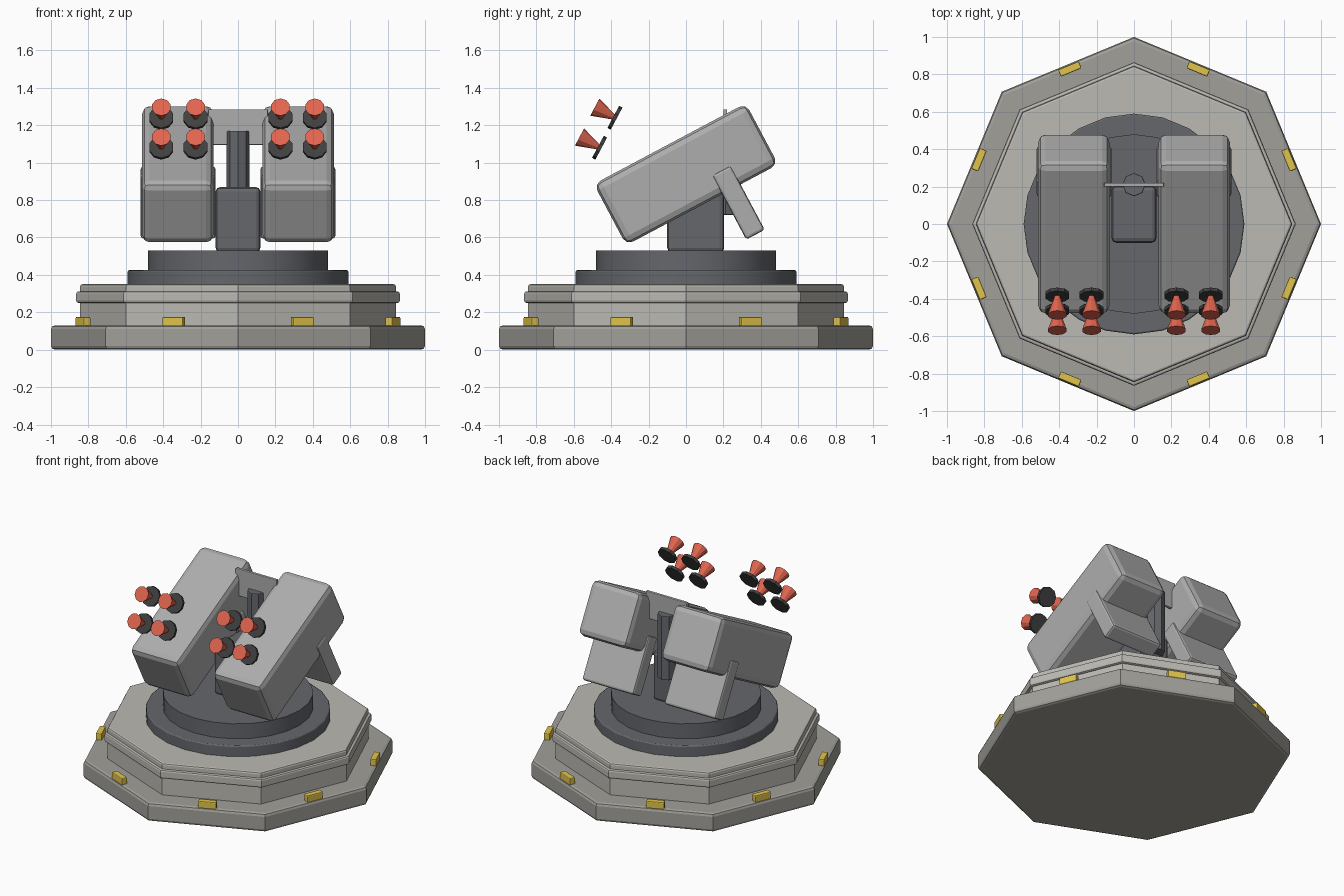
import bpy
from math import radians, pi, cos, sin
from mathutils import Matrix, Vector

if "Cube" in bpy.data.objects:
    bpy.data.objects.remove(bpy.data.objects["Cube"])


def material(name, rgb):
    m = bpy.data.materials.new(name)
    m.diffuse_color = (*rgb, 1)
    m.use_nodes = True
    m.node_tree.nodes["Principled BSDF"].inputs["Base Color"].default_value = m.diffuse_color
    return m


STONE = material("warm_grey", (0.36, 0.35, 0.32))
PALE = material("pale_grey", (0.50, 0.49, 0.45))
DARK = material("dark_grey", (0.13, 0.135, 0.15))
GREY = material("pod_grey", (0.42, 0.42, 0.42))
BLACK = material("black", (0.05, 0.05, 0.05))
RED = material("red", (0.75, 0.13, 0.08))
YELLOW = material("yellow", (0.75, 0.55, 0.07))


def finish(name, mat, bevel, segments=2):
    o = bpy.context.object
    o.name = name
    o.data.materials.append(mat)
    if bevel:
        b = o.modifiers.new("bevel", 'BEVEL')
        b.width, b.segments = bevel, segments
        b.limit_method, b.angle_limit = 'ANGLE', radians(60)
    return o


def box(name, center, size, mat, bevel=0.01, rot=(0, 0, 0)):
    bpy.ops.mesh.primitive_cube_add(size=1)
    bpy.context.object.data.transform(Matrix.Diagonal((*size, 1)))
    o = finish(name, mat, bevel)
    o.location, o.rotation_euler = center, rot
    return o


def prism(name, sides, radius, z0, z1, mat, bevel=0.0, y=0.0):
    bpy.ops.mesh.primitive_cylinder_add(vertices=sides, radius=radius, depth=z1 - z0,
                                        location=(0, y, (z0 + z1) / 2))
    return finish(name, mat, bevel)


# Octagonal platform, corners on the axes
prism("platform_base", 8, 1.0, 0.0, 0.13, STONE, 0.02)
prism("platform_body", 8, 0.845, 0.12, 0.27, PALE)
prism("platform_rim", 8, 0.865, 0.25, 0.312, PALE, 0.012)
prism("platform_top", 8, 0.845, 0.30, 0.35, PALE, 0.012)

# Marker lights, one per platform side
for k in range(8):
    a = radians(22.5 + 45 * k)
    box("marker_light", (0.897 * cos(a), 0.897 * sin(a), 0.15), (0.04, 0.12, 0.05),
        YELLOW, 0.006, (0, 0, a))

# Turntable
for name, r, z0, z1, bev in (("turntable_lower", 0.59, 0.34, 0.425, 0.008),
                             ("turntable_upper", 0.48, 0.42, 0.53, 0)):
    prism(name, 24, r, z0, z1, DARK, bev)
    bpy.ops.object.shade_smooth_by_angle(angle=radians(30))

# Central pedestal, mast and cross plate
box("pedestal", (0, 0.052, 0.695), (0.24, 0.305, 0.35), DARK, 0.025)
prism("mast", 8, 0.062, 0.72, 1.17, DARK, 0.005, 0.21)
box("cross_plate", (0, 0.21, 1.19), (0.32, 0.02, 0.19), GREY, 0.004)

# Tilted launcher pods with rear blast plates, and rockets in flight
TILT = radians(28)
aim = Vector((0, -cos(TILT), sin(TILT)))
for side in (-1, 1):
    box("launcher_pod", (side * 0.322, 0, 0.938), (0.38, 0.92, 0.37), GREY, 0.04, (TILT, 0, 0))
    box("blast_plate", (side * 0.32, 0.28, 0.787), (0.40, 0.112, 0.39), GREY, 0.015, (TILT, 0, 0))
    for x in (0.227, 0.41):
        for y, z in ((-0.38, 1.24), (-0.462, 1.08)):
            p = Vector((side * x, y, z))
            rot = aim.to_track_quat('Z', 'Y').to_euler()
            bpy.ops.mesh.primitive_cylinder_add(vertices=10, radius=0.067, depth=0.02,
                                                location=p, rotation=rot)
            finish("rocket_disc", BLACK, 0)
            bpy.ops.mesh.primitive_cone_add(vertices=10, radius1=0.014, radius2=0.052, depth=0.115,
                                            location=p + aim * 0.064, rotation=rot)
            finish("rocket_flare", RED, 0)
